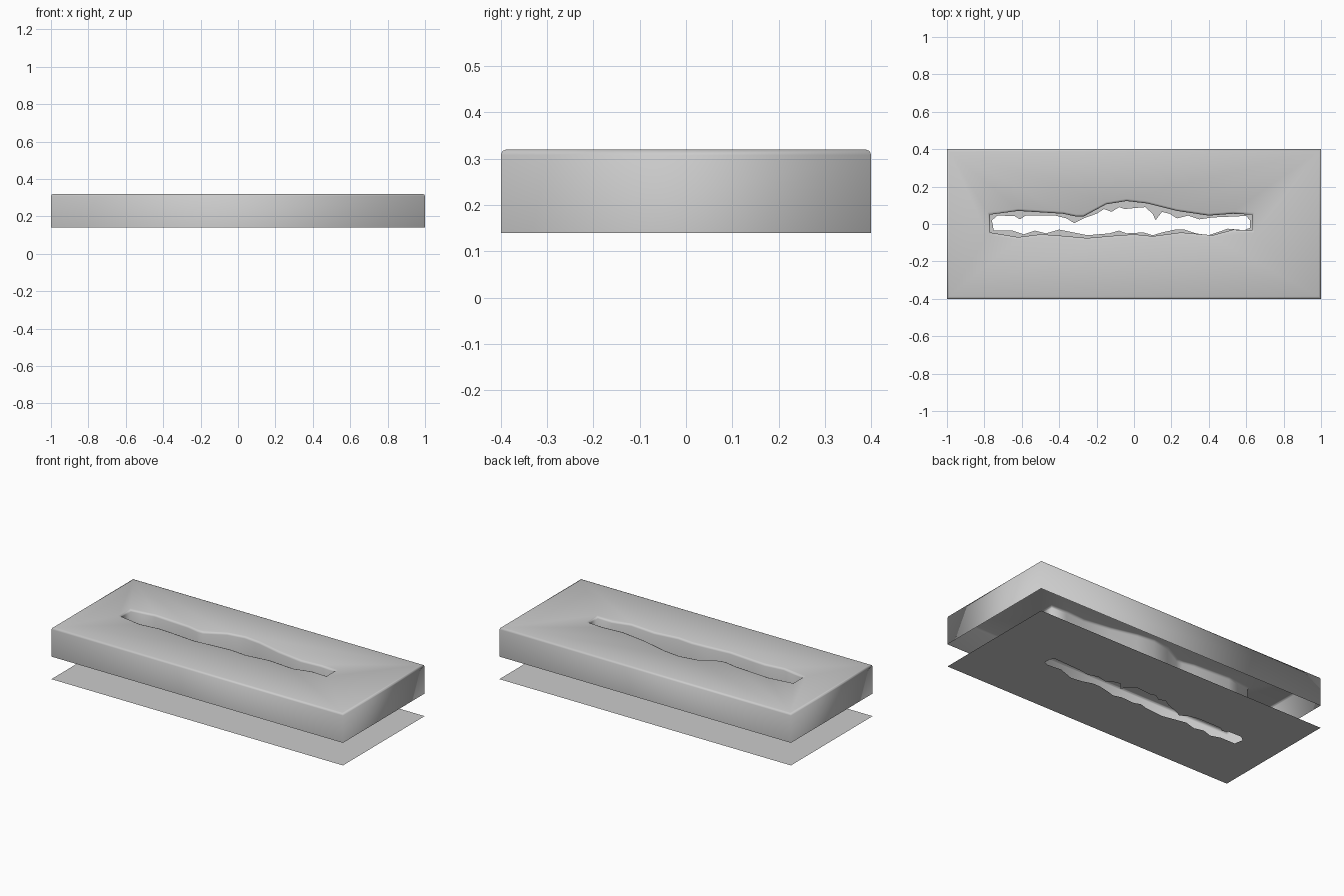
import bpy, bmesh

if "Cube" in bpy.data.objects:
    bpy.data.objects.remove(bpy.data.objects["Cube"])


def add_loop(bm, pts, z):
    """Closed ring of vertices and edges at height z."""
    vs = [bm.verts.new((x, y, z)) for x, y in pts]
    return vs, [bm.edges.new((vs[i - 1], vs[i])) for i in range(len(vs))]


def skin(bm, a, b):
    """Quads between two rings of equal length."""
    for i in range(len(a)):
        bm.faces.new((a[i - 1], a[i], b[i], b[i - 1]))


def stack(bm, rings):
    """Skin a list of (points, z) rings and return the last ring's edges."""
    prev = None
    for pts, z in rings:
        vs, es = add_loop(bm, pts, z)
        if prev:
            skin(bm, prev, vs)
        prev = vs
    return es


def rect(d):
    x, y = 1 - d, 0.4 - d
    return [(-x, -y), (x, -y), (x, y), (-x, y)]


def grow(pts, d):
    """Push the slot outline outward in y, and in x at its ends."""
    xs = [p[0] for p in pts]
    out = []
    for x, y in pts:
        dx = d if x == max(xs) else -d if x == min(xs) else 0
        out.append((x + dx, y + (d if y > 0 else -d)))
    return out


def finish(bm, name, up_fix):
    bm.normal_update()
    bmesh.ops.recalc_face_normals(bm, faces=bm.faces)
    if max(bm.faces, key=lambda f: f.calc_area() * abs(f.normal.z)).normal.z < 0:
        bmesh.ops.reverse_faces(bm, faces=bm.faces)
    me = bpy.data.meshes.new(name)
    bm.to_mesh(me)
    bm.free()
    me.shade_smooth() if up_fix else me.shade_flat()
    ob = bpy.data.objects.new(name, me)
    bpy.context.collection.objects.link(ob)
    return ob


# Ground block: open-bottom shell, rounded top rim, wavy slot with hanging walls
slot = [(-.77, .05), (-.62, .07), (-.38, .055), (-.31, .04), (-.27, .04), (-.15, .105),
        (-.04, .123), (.07, .11), (.23, .07), (.40, .045), (.53, .055), (.63, .05),
        (.63, -.035), (.53, -.03), (.42, -.06), (.25, -.045), (.10, -.065), (0, -.055),
        (-.10, -.062), (-.25, -.075), (-.42, -.06), (-.50, -.055), (-.62, -.07), (-.77, -.045)]
bm = bmesh.new()
outer = stack(bm, [(rect(0), .14), (rect(0), .308), (rect(.0035), .3165), (rect(.012), .32)])
inner = stack(bm, [(slot, .14), (slot, .308), (grow(slot, .0035), .3165), (grow(slot, .012), .32)])
bmesh.ops.triangle_fill(bm, edges=outer + inner, use_beauty=True)
finish(bm, "ground_block", True)

# Base sheet: flat plane with a ragged opening
ragged = [(-.76, .02), (-.73, .045), (-.64, .043), (-.61, .025), (-.58, .045), (-.42, .045),
          (-.36, .03), (-.32, .005), (-.27, .03), (-.20, .055), (-.16, .08), (-.12, .065),
          (-.08, .09), (-.05, .08), (0, .085), (.06, .09), (.10, .055), (.115, .02),
          (.15, .065), (.19, .055), (.23, .03), (.29, .045), (.35, .025), (.42, .035),
          (.60, .043), (.62, .02), (.62, -.02), (.59, -.033), (.50, -.025),
          (.46, -.04), (.40, -.06), (.33, -.05), (.27, -.03), (.22, -.03), (.15, -.045),
          (.10, -.06), (.05, -.045), (-.04, -.05), (-.08, -.035), (-.13, -.05),
          (-.25, -.06), (-.40, -.03), (-.47, -.05), (-.53, -.035), (-.59, -.055),
          (-.65, -.035), (-.75, -.035)]
bm = bmesh.new()
edges = add_loop(bm, rect(0), 0)[1] + add_loop(bm, ragged, 0)[1]
bmesh.ops.triangle_fill(bm, edges=edges, use_beauty=True)
finish(bm, "base_sheet", False)
